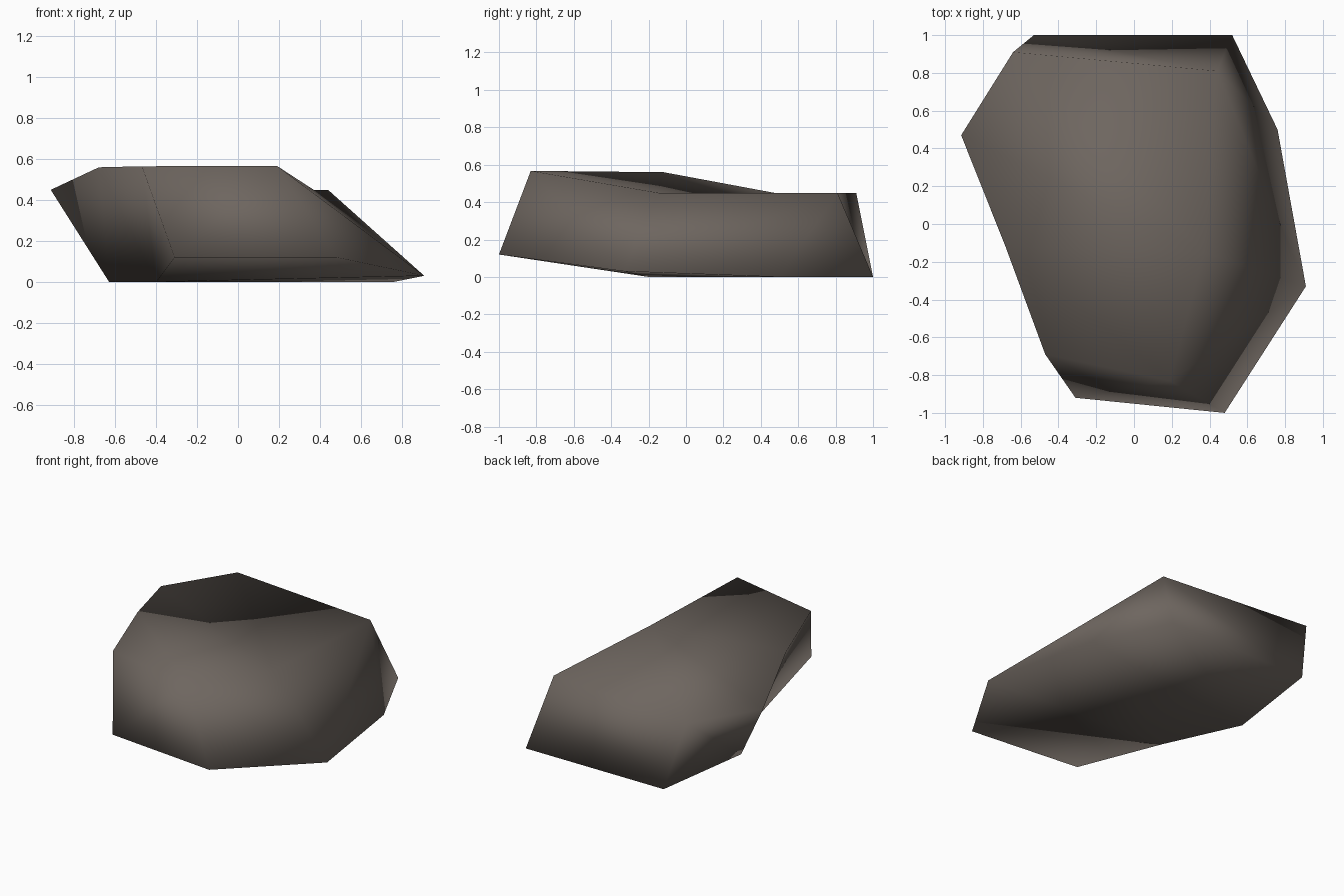
import bpy, bmesh

if "Cube" in bpy.data.objects:
    bpy.data.objects.remove(bpy.data.objects["Cube"])

# corner points of the boulder
P = {
    # upper rim: flat rear shelf, raised front hump
    'A': (-.64, .91, .45), 'B': (-.915, .47, .45), 'C': (-.68, -.12, .56),
    'D': (-.47, -.69, .565), 'E': (.19, -.83, .567), 'F': (.37, -.15, .45), 'G': (.44, .81, .45),
    # lower rim: flat underside, lifted at the front
    'I': (-.53, 1, 0), 'J': (.52, 1, 0), 'K': (.76, .5, 0), 'H': (.91, -.33, .03),
    'L': (.48, -1, .12), 'M': (-.31, -.92, .12), 'P': (-.40, -.2, 0), 'N': (-.63, .3, 0),
}
# facets: top, left, front, right, back, underside
FACETS = ("ABFG BCF CEF CDE "
          "ABNI BCPN CDMP "
          "DELM EHL EFH FGH "
          "GKH GJK AGJI "
          "MLHP PHK IJKPN").split()

bm = bmesh.new()
verts = {k: bm.verts.new(c) for k, c in P.items()}
for f in FACETS:
    bm.faces.new([verts[k] for k in f]).smooth = True
bmesh.ops.recalc_face_normals(bm, faces=bm.faces)
bmesh.ops.triangulate(bm, faces=bm.faces)

mesh = bpy.data.meshes.new("boulder")
bm.to_mesh(mesh)
bm.free()

# stone colour
stone = bpy.data.materials.new("grey brown stone")
stone.diffuse_color = (.155, .132, .115, 1)
stone.use_nodes = True
stone.node_tree.nodes["Principled BSDF"].inputs["Base Color"].default_value = stone.diffuse_color
mesh.materials.append(stone)
bpy.context.collection.objects.link(bpy.data.objects.new("boulder", mesh))
